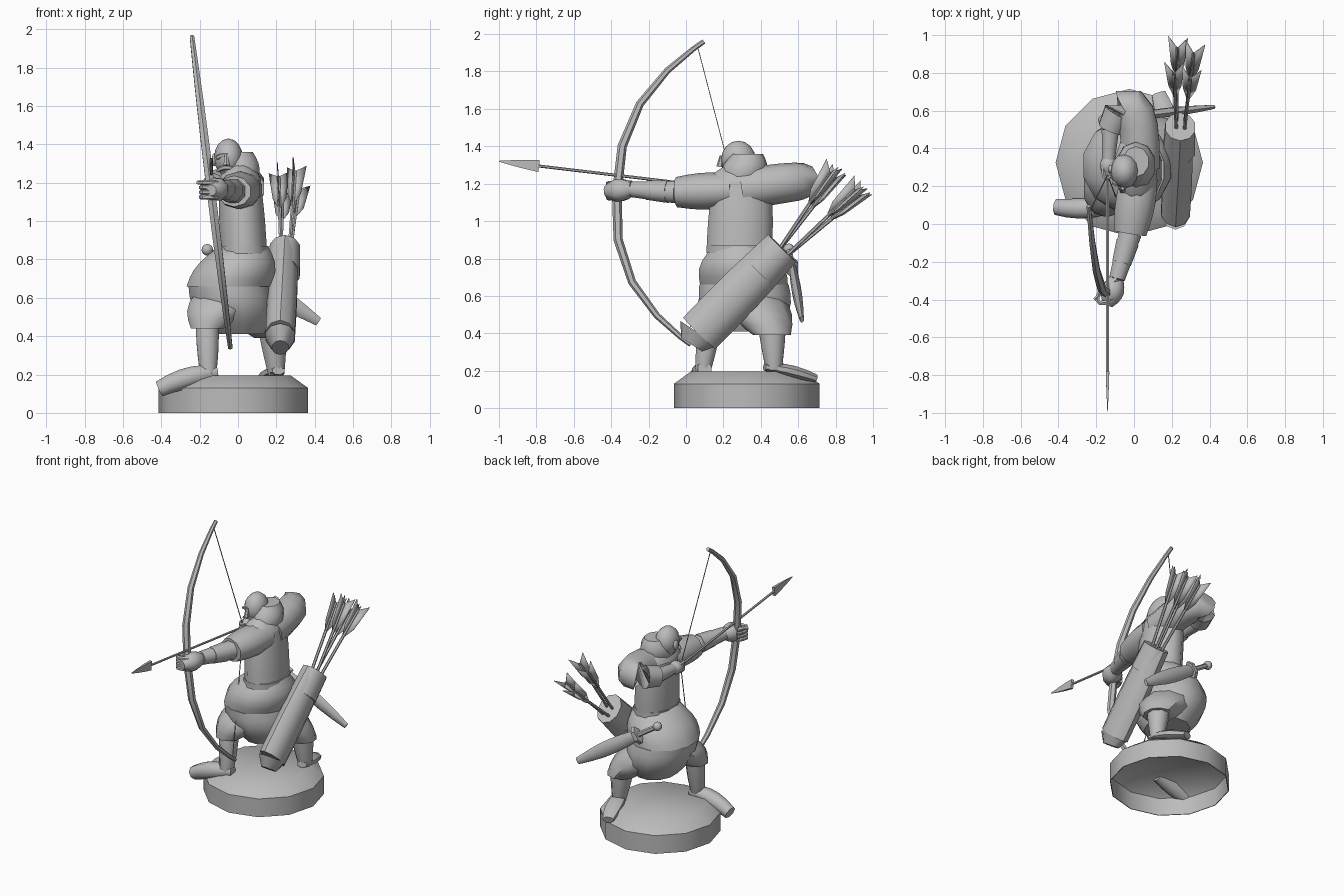
import bpy, bmesh, math
from mathutils import Vector, Matrix

if "Cube" in bpy.data.objects:
    bpy.data.objects.remove(bpy.data.objects["Cube"])

grey = bpy.data.materials.new("stone grey")
grey.use_nodes = True
grey.diffuse_color = (.5, .5, .5, 1)
grey.node_tree.nodes["Principled BSDF"].inputs["Base Color"].default_value = grey.diffuse_color
UP = Vector((0, 0, 1))


def finish(bm, name, angle=45):
    bmesh.ops.recalc_face_normals(bm, faces=bm.faces)
    mesh = bpy.data.meshes.new(name)
    bm.to_mesh(mesh)
    bm.free()
    mesh.materials.append(grey)
    ob = bpy.data.objects.new(name, mesh)
    bpy.context.collection.objects.link(ob)
    bpy.ops.object.select_all(action='DESELECT')
    ob.select_set(True)
    bpy.context.view_layer.objects.active = ob
    bpy.ops.object.shade_smooth_by_angle(angle=math.radians(angle))
    return ob


def bridge(bm, loops):
    """Join a row of equal vertex loops with quads."""
    for a, b in zip(loops, loops[1:]):
        for k in range(len(a)):
            bm.faces.new((a[k - 1], a[k], b[k], b[k - 1]))


def along(path, t):
    """Point on the smooth curve steered by the path points."""
    points = [Vector(p) for p in path]
    while len(points) > 1:
        points = [a.lerp(b, t) for a, b in zip(points, points[1:])]
    return points[0]


def sweep(name, points, radii, flat=1, sides=8, axis=None):
    """Skin of elliptical rings; flat is the depth of a ring against its width."""
    bm = bmesh.new()
    loops = []
    last = len(points) - 1
    for i, (centre, radius) in enumerate(zip(points, radii)):
        t = axis or (points[min(i + 1, last)] - points[max(i - 1, 0)]).normalized()
        ref = Vector((1, 0, 0)) if abs(t.x) < .75 else Vector((0, 1, 0))
        u = (ref - t * ref.dot(t)).normalized()
        w = t.cross(u) * flat
        angles = [math.tau * (k + .5) / sides for k in range(sides)]
        loops.append([bm.verts.new(centre + (u * math.cos(a) + w * math.sin(a)) * radius) for a in angles])
    bridge(bm, loops)
    bm.faces.new(loops[0])
    bm.faces.new(loops[-1])
    return finish(bm, name)


def tube(name, path, start, end=None, bulge=0, steps=5, **shape):
    """Limb along a curved path, tapering from start to end, swollen midway."""
    end = start if end is None else end
    ts = [i / steps for i in range(steps + 1)]
    radii = [start + (end - start) * t + bulge * math.sin(math.pi * t) for t in ts]
    return sweep(name, [along(path, t) for t in ts], radii, **shape)


def blob(name, centre, size):
    bm = bmesh.new()
    bmesh.ops.create_uvsphere(bm, u_segments=12, v_segments=8, radius=1,
                              matrix=Matrix.Translation(centre) @ Matrix.Diagonal((*size, 1)))
    return finish(bm, name, 60)


# Thin hollow round base, turned from a profile
bm = bmesh.new()
hub = Vector((-.025, .325, 0))
profile = ((.3, .195), (.39, .13), (.39, 0), (.385, 0), (.385, .125), (.3, .188))
bases = [[bm.verts.new(hub + Matrix.Rotation(math.tau * k / 12, 3, 'Z') @ Vector((r, 0, z)))
          for k in range(12)] for r, z in profile]
bridge(bm, bases)
bm.faces.new(bases[0])
bm.faces.new(bases[-1])
finish(bm, "base")

# Bare legs and feet
front_knee, front_ankle = Vector((-.16, .13, .46)), Vector((-.155, .09, .2))
rear_knee, rear_ankle = Vector((.18, .46, .44)), Vector((.2, .47, .2))
tube("front_shin", [front_knee, front_ankle], start=.065, end=.045, bulge=.005)
tube("rear_shin", [rear_knee, rear_ankle], start=.08, end=.045, bulge=.003)
tube("front_foot", [(-.11, .1, .21), (-.26, .07, .2), (-.41, .09, .125)], start=.04, end=.045, bulge=.015)
tube("rear_foot", [(.21, .42, .22), (.18, .55, .21), (.13, .69, .16)], start=.035, end=.04, bulge=.02, flat=.6)

# Baggy trousers: two gathered tiers and two legs
waist, hips, crotch = Vector((.03, .285, .87)), Vector((-.05, .31, .66)), Vector((0, .33, .41))
tube("trouser_upper_tier", [waist, hips], start=.13, end=.225, bulge=.035, flat=1.08, sides=12, axis=UP)
tube("trouser_lower_tier", [hips, crotch], start=.215, end=.14, bulge=.035, flat=1.15, sides=12, axis=UP)
tube("trouser_front_leg", [hips, front_knee - UP * .02], start=.15, end=.09, bulge=.045, sides=10, axis=UP)
tube("trouser_rear_leg", [hips, rear_knee - UP * .05], start=.16, end=.1, bulge=.045, sides=10, axis=UP)

# Robe, sash, collar and bald head
neck = Vector((.01, .3, 1.22))
tube("robe", [waist - UP * .03, neck], start=.125, end=.11, bulge=.005, flat=1.45, sides=12, axis=UP)
tube("sash", [waist - UP * .04, waist], start=.133, flat=1.37, steps=1, sides=12, axis=UP)
tube("robe_shoulders", [neck - UP * .01, neck + UP * .08], start=.115, end=.05, bulge=.01,
     flat=1.7, sides=12, axis=UP)
tube("collar", [neck, (.01, .33, 1.36)], start=.1, end=.07, bulge=.02, flat=1.15, sides=10, axis=UP)
face = Vector((-.05, .28, 1.33))
blob("head", face, (.075, .092, .1))
tube("jaw", [face - UP * .1, face], start=.035, end=.06, bulge=.01, flat=1.35, axis=UP)
front = face + Vector((-.01, -.09, 0))
tube("nose", [front + UP * .02, front + Vector((0, -.01, -.04))], start=.01, end=.018, steps=2, sides=6)
across = Vector((.05, .03, 0))
back_across = Vector((-.05, .03, 0))
tube("brow", [front + across, front + UP * .03, front + back_across], start=.012, sides=6)
tube("moustache", [front + across - UP * .07, front - UP * .03, front + back_across - UP * .07],
     start=.008, bulge=.006, sides=6)
for side, sign in (("left", 1), ("right", -1)):
    blob(side + "_ear", face + Vector((.073 * sign, .01, -.01)), (.014, .024, .034))

# Left arm reaching forward to the bow
shoulder, elbow = Vector((.03, .25, 1.165)), Vector((-.02, -.05, 1.155))
wrist, knuckles = Vector((-.09, -.29, 1.17)), Vector((-.14, -.43, 1.16))
tube("left_sleeve", [shoulder, elbow], start=.1, end=.09, bulge=.015, flat=.9, sides=10)
tube("left_forearm", [elbow, wrist], start=.065, end=.045)
tube("left_bracer", [elbow.lerp(wrist, .2), elbow.lerp(wrist, .65)], start=.065, end=.055, steps=1)
tube("left_hand", [wrist, knuckles], start=.04, end=.03, bulge=.03)
for i in range(4):
    lift = UP * (.025 * i - .035)
    curl = [knuckles + Vector((.03, .03, 0)), knuckles + Vector((-.1, -.03, 0)), knuckles + Vector((-.03, .1, 0))]
    tube(f"left_finger_{i + 1}", [p + lift for p in curl], start=.015, end=.01, sides=6)
tube("left_thumb", [wrist + UP * .03, knuckles + Vector((-.07, .03, .04))], start=.017, end=.01, sides=6)

# Right arm folded back to draw the string
nock = Vector((-.14, .26, 1.17))
cuff = Vector((-.125, .5, 1.18))
tube("right_sleeve", [(.03, .3, 1.17), (.05, .6, 1.22), (-.03, .77, 1.23), cuff],
     start=.11, end=.07, bulge=.01, steps=7, sides=10)
tube("right_forearm", [cuff, nock], start=.05, end=.03)
tube("right_hand", [nock.lerp(cuff, .4), nock], start=.03, end=.025, bulge=.02)
for i in range(3):
    lift = UP * (.024 * (i - 1))
    curl = [nock + Vector((-.02, .04, 0)), nock + Vector((-.03, -.04, 0)), nock + Vector((.02, -.01, 0))]
    tube(f"right_finger_{i + 1}", [p + lift for p in curl], start=.013, end=.01, sides=6)

# Bow: flat at the grip, curling back toward the tips
bends = [math.sin(math.pi * (i / 10 - .5)) for i in range(11)]
limbs = [Vector((-.14 - .1 * s, -.37 + .43 * abs(s) ** 2.7 + .035 * s, 1.15 + .81 * s)) for s in bends]
sweep("bow", limbs, [.026 - .013 * s * s for s in bends], sides=6)
tube("upper_string", [limbs[-1].lerp(limbs[-2], .6), nock], start=.003, steps=1, sides=4)
tube("lower_string", [limbs[0].lerp(limbs[1], .5), nock], start=.003, steps=1, sides=4)

# Arrow on the string
point = Vector((-.14, -1, 1.32))
barb = nock.lerp(point, .83)
tube("drawn_arrow_shaft", [nock, barb], start=.008, steps=1, sides=6)
tube("drawn_arrow_head", [barb, point], start=.013, end=.001, bulge=.001, flat=3.5, steps=3, sides=4)

# Quiver, wider toward its rounded foot, with a band at the mouth
bottom, mouth = Vector((.22, .07, .4)), Vector((.245, .515, .855))
tube("quiver", [bottom, mouth], start=.08, end=.07, bulge=.005, flat=1.5, sides=10)
tube("quiver_foot", [bottom, bottom - Vector((0, .04, .06))], start=.08, end=.045, steps=1, flat=1.5, sides=10)
tube("quiver_band", [bottom.lerp(mouth, .72), mouth], start=.088, end=.083, flat=1.25, steps=1, sides=10)


def quiver_arrow(name, foot, tip):
    d = (tip - foot).normalized()
    tube(name + "_shaft", [foot, tip - d * .05], start=.01, steps=1, sides=6)
    bm = bmesh.new()
    for k in range(3):
        out = Matrix.Rotation(math.tau * k / 3 + .4, 3, d) @ d.cross(UP).normalized()
        corners = (tip - d * .27, tip - d * .18 + out * .04, tip + out * .06, tip - d * .05)
        bm.faces.new([bm.verts.new(p) for p in corners])
    vanes = finish(bm, name + "_fletching").modifiers.new("thickness", 'SOLIDIFY')
    vanes.thickness = .004
    vanes.offset = 0


for low in range(2):
    for side in range(2):
        offset = Vector((.02 - .04 * side, .03 * low - .04, -.04 - .03 * low))
        quiver_arrow(f"quiver_arrow_{low * 2 + side + 1}", mouth + offset,
                     Vector((.3 + .02 * low - .09 * side, .8 + .14 * low + .03 * side, 1.3 - .1 * low - .03 * side)))

# Sheathed sword slung behind the hips
tail, pommel = Vector((.42, .62, .475)), Vector((-.16, .55, .85))
guard = tail.lerp(pommel, .72)
tube("scabbard", [tail, guard], start=.012, end=.02, bulge=.01, flat=1.9, sides=6)
tube("sword_guard", [guard, guard.lerp(pommel, .15)], start=.035, flat=1.7, steps=1, sides=6)
tube("sword_grip", [guard, pommel], start=.017, steps=1, sides=6)
blob("sword_pommel", pommel, (.03, .03, .03))
